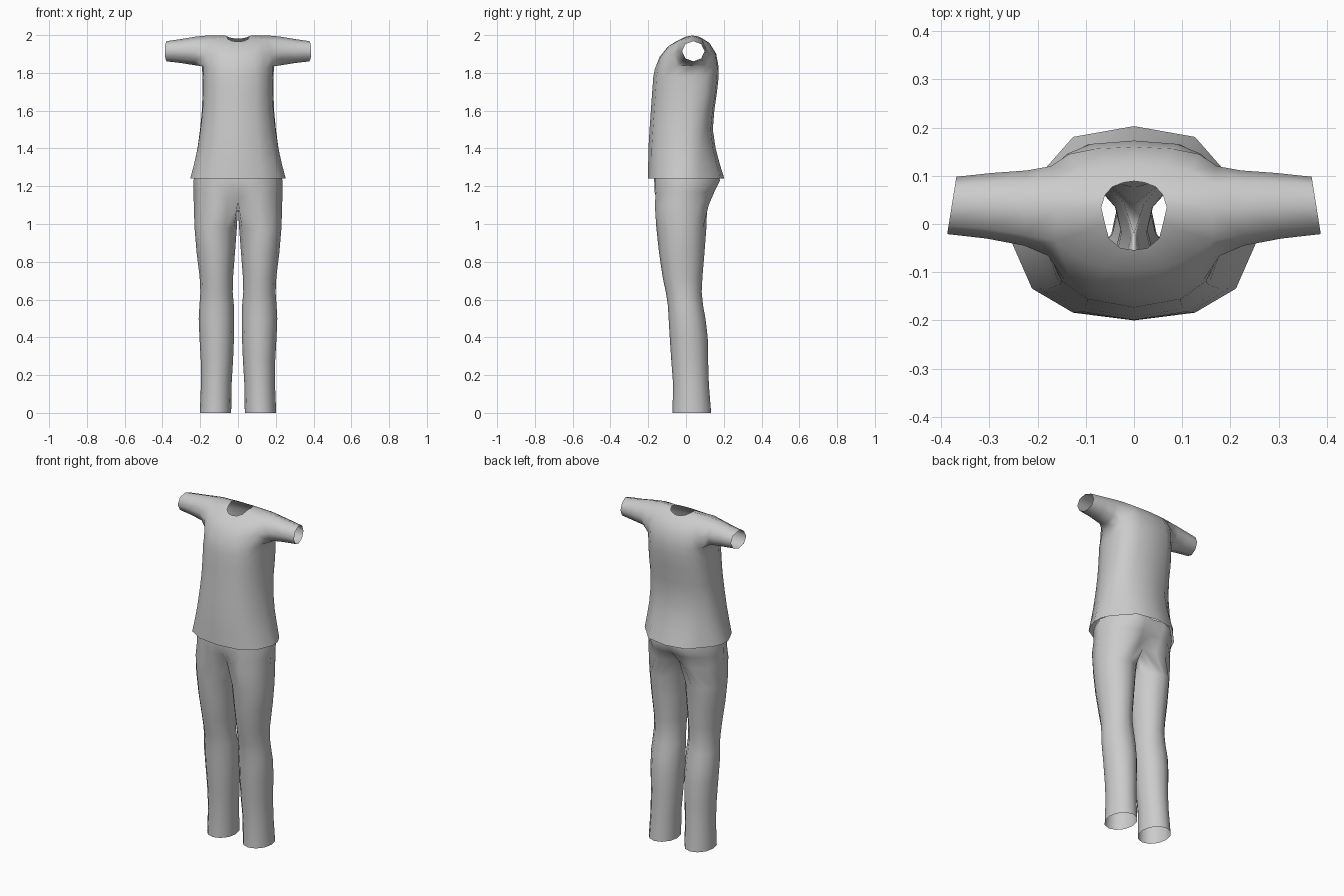
import bpy
import bmesh
from math import sin, cos, radians

cube = bpy.data.objects.get("Cube")
if cube:
    bpy.data.objects.remove(cube, do_unlink=True)

# One plain fabric colour
fabric = bpy.data.materials.new("light_grey_fabric")
fabric.use_nodes = True
fabric.diffuse_color = (0.6, 0.6, 0.6, 1)
fabric.node_tree.nodes["Principled BSDF"].inputs["Base Color"].default_value = fabric.diffuse_color


def add_row(bm, points):
    return [bm.verts.new(p) for p in points]


def loft(bm, lower, upper, closed=False, skip=()):
    """Join two rows of equal length with quads."""
    count = len(lower)
    for k in range(count if closed else count - 1):
        n = (k + 1) % count
        if k not in skip:
            bm.faces.new((lower[k], lower[n], upper[n], upper[k]))


def half_row(shape, z, width, front, back):
    """Scale a unit half outline, running front centre to back centre."""
    return [(x * width, y * (front if y < 0 else back), z) for x, y in shape]


def blend(a, b, t):
    return [(p[0] + (q[0] - p[0]) * t, p[1] + (q[1] - p[1]) * t) for p, q in zip(a, b)]


def finish(bm, name):
    """Turn a half garment into a smooth mirrored object."""
    for face in bm.faces:
        face.smooth = True
    mesh = bpy.data.meshes.new(name)
    bm.to_mesh(mesh)
    bm.free()
    mesh.materials.append(fabric)
    obj = bpy.data.objects.new(name, mesh)
    bpy.context.collection.objects.link(obj)
    mirror = obj.modifiers.new("mirror_halves", "MIRROR")
    mirror.use_axis[0] = True
    mirror.use_clip = True
    mirror.merge_threshold = 0.0005
    return obj


# Shirt body from hem to armpit
hem_shape = [(0, -1), (.49, -.92), (.82, -.67), (.98, -.2), (.97, .1),
             (.87, .36), (.69, .6), (.49, .89), (0, 1)]
chest_shape = [(0, -1), (.53, -.9), (.82, -.68), (.99, -.28), (1.02, .18),
               (.96, .62), (.75, .82), (.53, .95), (0, 1)]
body = [  # z, half width, front depth, back depth
    (1.24, .258, .2, .203), (1.32, .236, .2, .178), (1.4, .217, .199, .157),
    (1.5, .201, .193, .142), (1.6, .189, .186, .15), (1.7, .184, .179, .164),
    (1.78, .183, .173, .173)]
bm = bmesh.new()
rows = []
for z, width, front, back in body:
    shape = blend(hem_shape, chest_shape, min(1, (z - 1.24) / .45))
    rows.append(add_row(bm, half_row(shape, z, width, front, back)))

# Shoulders: armpit, chest, collar and neckline rows
armpit = add_row(bm, [
    (0, -.165, 1.82), (.09, -.15, 1.82), (.145, -.115, 1.825),
    (.183, -.05, 1.835), (.192, .035, 1.835), (.18, .105, 1.835),
    (.14, .145, 1.83), (.09, .166, 1.83), (0, .173, 1.83)])
rows.append(armpit)
for low, high in zip(rows, rows[1:]):
    loft(bm, low, high)
chest = add_row(bm, [
    (0, -.14, 1.885), (.08, -.132, 1.888), (.135, -.105, 1.895),
    (.178, -.066, 1.9), (.18, .03, 1.9), (.172, .12, 1.9),
    (.135, .145, 1.9), (.08, .156, 1.9), (0, .16, 1.9)])
collar = add_row(bm, [
    (0, -.095, 1.94), (.06, -.09, 1.943), (.115, -.07, 1.953),
    (.163, -.035, 1.974), (.16, .03, 1.998), (.163, .085, 1.98),
    (.115, .11, 1.965), (.06, .12, 1.96), (0, .125, 1.958)])
neck = add_row(bm, [
    (0, -.054, 1.966), (.028, -.05, 1.968), (.052, -.03, 1.978),
    (.06, 0, 1.992), (.068, .035, 1.998), (.06, .06, 1.994),
    (.045, .077, 1.988), (.022, .086, 1.983), (0, .089, 1.981)])
arm_gap = (3, 4)
loft(bm, armpit, chest, skip=arm_gap)
loft(bm, chest, collar, skip=arm_gap)
loft(bm, collar, neck)

# Sleeve grown out of the armhole
ring = armpit[3:6] + [chest[5]] + collar[5:2:-1] + [chest[3]]
bm.verts.remove(chest[4])
sleeve = [  # x, front y, back y, bottom z, top z, slant
    (.225, -.045, .111, 1.84, 1.992, .03), (.3, -.03, .106, 1.852, 1.979, .1),
    (.378, -.021, .098, 1.861, 1.968, .16)]
for x, y0, y1, z0, z1, slant in sleeve:
    points = []
    for k in range(8):
        a = radians(45 * k - 135)
        dy = cos(a) * (y1 - y0) / 2
        points.append((x - dy * slant, (y0 + y1) / 2 + dy,
                       (z0 + z1) / 2 + sin(a) * (z1 - z0) / 2))
    outer = add_row(bm, points)
    loft(bm, ring, outer, closed=True)
    ring = outer
finish(bm, "shirt")

# Trouser leg rings from cuff to thigh
legs = [  # z, inner x, outer x, front y, back y
    (0, .036, .202, -.072, .133), (.15, .034, .196, -.068, .121),
    (.28, .026, .197, -.078, .117), (.4, .021, .204, -.086, .115),
    (.5, .02, .208, -.092, .103), (.57, .022, .204, -.096, .09),
    (.64, .028, .199, -.107, .083), (.72, .026, .203, -.124, .087),
    (.85, .016, .219, -.143, .098), (.98, .006, .23, -.157, .108)]
bm = bmesh.new()
ring = None
for z, x0, x1, y0, y1 in legs:
    points = []
    for k in range(12):
        a = radians(30 * (k - 4))
        points.append(((x0 + x1) / 2 + cos(a) * (x1 - x0) / 2,
                       (y0 + y1) / 2 + sin(a) * (y1 - y0) / 2, z))
    upper = add_row(bm, points)
    if ring:
        loft(bm, ring, upper, closed=True)
    ring = upper

# Crotch ring: the last points lie on the centre plane
crotch = add_row(bm, [
    (0, -.115, 1.125), (.055, -.15, 1.11), (.12, -.165, 1.1),
    (.195, -.125, 1.1), (.234, -.03, 1.1), (.2, .07, 1.1),
    (.12, .12, 1.1), (.06, .112, 1.1), (0, .075, 1.115),
    (0, .04, 1.1), (0, -.02, 1.09), (0, -.07, 1.1)])
loft(bm, ring, crotch, closed=True)

# Hips and waist under the shirt hem
hip_shape = [(0, -.95), (.25, -.99), (.53, -.95), (.84, -.65), (1, -.12),
             (.86, .45), (.54, .9), (.27, 1), (0, .93)]
low = crotch[:9]
for z, width, front, back in [(1.17, .235, .168, .15), (1.23, .236, .17, .18),
                              (1.26, .228, .17, .172)]:
    high = add_row(bm, half_row(hip_shape, z, width, front, back))
    loft(bm, low, high)
    low = high
finish(bm, "trousers")
